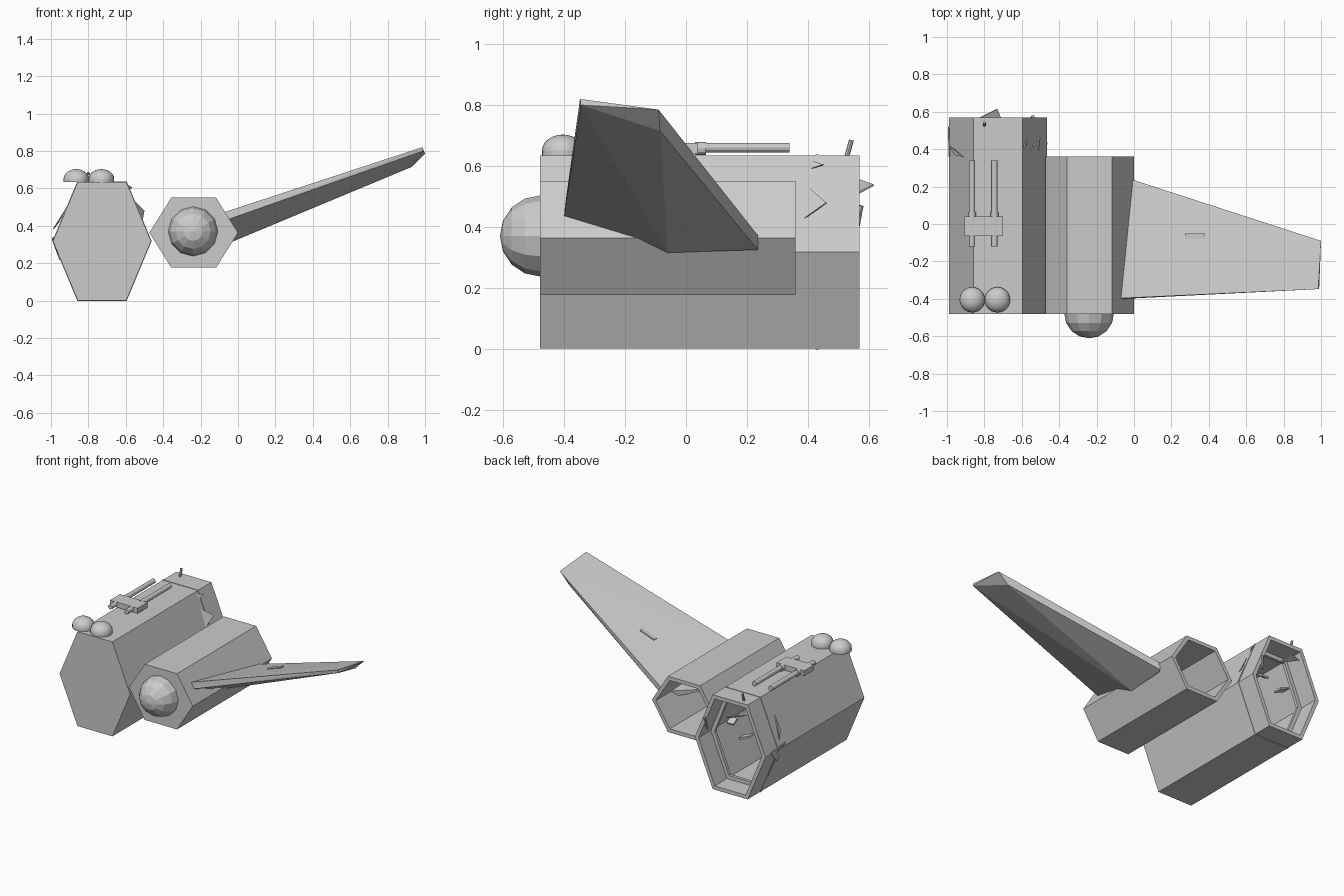
import bpy, bmesh, math
from mathutils import Vector, Matrix

if "Cube" in bpy.data.objects:
    bpy.data.objects.remove(bpy.data.objects["Cube"])

grey = bpy.data.materials.new("hull grey")
grey.diffuse_color = (0.6, 0.6, 0.6, 1)
grey.use_nodes = True
grey.node_tree.nodes["Principled BSDF"].inputs["Base Color"].default_value = grey.diffuse_color


def finish(name, bm, smooth=False):
    bmesh.ops.recalc_face_normals(bm, faces=bm.faces)
    me = bpy.data.meshes.new(name)
    bm.to_mesh(me)
    bm.free()
    me.materials.append(grey)
    ob = bpy.data.objects.new(name, me)
    bpy.context.collection.objects.link(ob)
    for p in me.polygons:
        p.use_smooth = smooth
    return ob


def hexagon(cx, cz, half_w, half_top, half_h, inset=0.0):
    """Six (x, z) corners, moved inward by a wall thickness."""
    w, t, h = half_w - inset * 1.1, half_top - inset * 0.6, half_h - inset
    return [(cx + a, cz + b) for a, b in
            [(w, 0), (t, h), (-t, h), (-w, 0), (-t, -h), (t, -h)]]


def lofted(name, sections, cap_start=True, cap_end=True, closed=False):
    """Bridge equal hexagon sections given as (profile, y)."""
    bm = bmesh.new()
    rings = [[bm.verts.new((x, y, z)) for x, z in prof] for prof, y in sections]
    pairs = list(zip(rings, rings[1:]))
    if closed:
        pairs.append((rings[-1], rings[0]))
    for a, b in pairs:
        for i in range(6):
            j = (i + 1) % 6
            bm.faces.new((a[i], a[j], b[j], b[i]))
    if cap_start and not closed:
        bm.faces.new(rings[0])
    if cap_end and not closed:
        bm.faces.new(rings[-1])
    return finish(name, bm)


def box(name, lo, hi, rot=None):
    bm = bmesh.new()
    lo, hi = Vector(lo), Vector(hi)
    m = Matrix.Translation((lo + hi) / 2)
    if rot:
        m = m @ Matrix.Rotation(rot[0], 4, rot[1])
    bmesh.ops.create_cube(bm, size=1, matrix=m @ Matrix.Diagonal((*(hi - lo), 1)))
    return finish(name, bm)


def rod(name, a, b, r, sides=12):
    a, b = Vector(a), Vector(b)
    d = b - a
    bm = bmesh.new()
    m = Matrix.Translation((a + b) / 2) @ d.to_track_quat('Z', 'Y').to_matrix().to_4x4()
    bmesh.ops.create_cone(bm, cap_ends=True, segments=sides, radius1=r, radius2=r,
                          depth=d.length, matrix=m)
    return finish(name, bm)


def hull_of(name, points):
    bm = bmesh.new()
    verts = [bm.verts.new(p) for p in points]
    bmesh.ops.convex_hull(bm, input=verts)
    return finish(name, bm)


def shard(name, a, b, c, t=0.006):
    """Thin torn triangle of plating."""
    a, b, c = Vector(a), Vector(b), Vector(c)
    n = (b - a).cross(c - a).normalized() * t
    return hull_of(name, [a, b, c, a + n, b + n, c + n])


# Large hollow hull, open at the back
BIG = (-0.727, 0.318, 0.262, 0.13, 0.317)
lofted("main_hull", [(hexagon(*BIG), -0.48), (hexagon(*BIG), 0.57),
                     (hexagon(*BIG, 0.025), 0.57), (hexagon(*BIG, 0.025), -0.455)])
# Seam band outside and frame inside the rear opening
lofted("seam_band", [(hexagon(*BIG, -0.003), 0.425), (hexagon(*BIG, -0.003), 0.437),
                     (hexagon(*BIG, 0.01), 0.437), (hexagon(*BIG, 0.01), 0.425)], closed=True)
lofted("inner_frame", [(hexagon(*BIG, 0.02), 0.42), (hexagon(*BIG, 0.02), 0.44),
                       (hexagon(*BIG, 0.05), 0.44), (hexagon(*BIG, 0.05), 0.42)], closed=True)

# Small hollow hull
SMALL = (-0.237, 0.363, 0.237, 0.12, 0.187)
lofted("side_hull", [(hexagon(*SMALL), -0.48), (hexagon(*SMALL), 0.36),
                     (hexagon(*SMALL, 0.025), 0.36), (hexagon(*SMALL, 0.025), -0.455)])

# Faceted nose dome
bm = bmesh.new()
bmesh.ops.create_uvsphere(bm, u_segments=12, v_segments=8, radius=0.133,
                          matrix=Matrix.Translation((-0.24, -0.478, 0.37))
                          @ Matrix.Rotation(math.pi / 2, 4, 'X'))
bmesh.ops.bisect_plane(bm, geom=bm.verts[:] + bm.edges[:] + bm.faces[:],
                       plane_co=(0, -0.47, 0), plane_no=(0, 1, 0), clear_outer=True)
finish("nose_dome", bm)

# Wing with a keel below, its root running into the side hull
hull_of("wing", [
    (-0.075, -0.397, 0.472), (-0.05, -0.40, 0.435), (-0.03, -0.06, 0.315),
    (-0.005, 0.236, 0.372), (-0.01, 0.236, 0.325), (-0.16, -0.05, 0.32),
    (0.985, -0.348, 0.82), (0.99, -0.345, 0.80),
    (0.93, -0.085, 0.715), (1.0, -0.09, 0.785)])

# Paired roof domes
for i, x in enumerate((-0.865, -0.73)):
    bm = bmesh.new()
    bmesh.ops.create_uvsphere(bm, u_segments=24, v_segments=12, radius=0.068)
    bmesh.ops.bisect_plane(bm, geom=bm.verts[:] + bm.edges[:] + bm.faces[:],
                           plane_co=(0, 0, 0), plane_no=(0, 0, -1), clear_outer=True)
    rim = [e for e in bm.edges if e.is_boundary]
    low = bmesh.ops.extrude_edge_only(bm, edges=rim)["geom"]
    bmesh.ops.translate(bm, vec=(0, 0, -0.02),
                        verts=[v for v in low if isinstance(v, bmesh.types.BMVert)])
    bmesh.ops.holes_fill(bm, edges=[e for e in bm.edges if e.is_boundary])
    bmesh.ops.scale(bm, vec=(1, 1, 0.78), verts=bm.verts)
    bmesh.ops.translate(bm, vec=(x, -0.405, 0.65), verts=bm.verts)
    finish(f"roof_dome_{i}", bm, smooth=True)
    bpy.context.view_layer.objects.active = bpy.context.collection.objects[f"roof_dome_{i}"]
    bpy.context.view_layer.objects.active.select_set(True)
    bpy.ops.object.shade_smooth_by_angle(angle=math.radians(35))
    bpy.ops.object.select_all(action='DESELECT')

# Twin barrels in a mounting block
box("barrel_mount", (-0.905, -0.065, 0.64), (-0.70, 0.04, 0.675))
for i, x in enumerate((-0.865, -0.745)):
    rod(f"barrel_{i}", (x, -0.12, 0.66), (x, 0.34, 0.66), 0.016)
    rod(f"barrel_sleeve_{i}", (x, 0.03, 0.657), (x, 0.065, 0.657), 0.021)

# Aerial and wing plate
rod("aerial", (-0.80, 0.525, 0.62), (-0.80, 0.543, 0.685), 0.008, 8)
box("wing_plate", (0.27, -0.08, 0.548), (0.38, -0.05, 0.554), (math.radians(-20), 'Y'))

# Torn plating near the seam
shard("torn_plate_right", (-0.575, 0.375, 0.555), (-0.50, 0.46, 0.48), (-0.512, 0.375, 0.42))
shard("torn_plate_upper", (-0.60, 0.39, 0.625), (-0.565, 0.45, 0.605), (-0.585, 0.39, 0.585))
shard("torn_plate_left", (-0.91, 0.36, 0.50), (-0.985, 0.42, 0.38), (-0.955, 0.37, 0.42))
shard("torn_plate_low", (-0.985, 0.36, 0.34), (-0.99, 0.52, 0.33), (-0.95, 0.40, 0.22))
shard("torn_plate_rear", (-0.84, 0.56, 0.56), (-0.73, 0.615, 0.54), (-0.70, 0.54, 0.50))

# Loose pieces inside the opening
box("debris_a", (-0.82, 0.44, 0.36), (-0.74, 0.50, 0.372), (0.4, 'Y'))
box("debris_b", (-0.68, 0.42, 0.42), (-0.63, 0.47, 0.432), (-0.5, 'X'))
rod("debris_rod", (-0.55, 0.56, 0.39), (-0.54, 0.575, 0.47), 0.008, 8)
